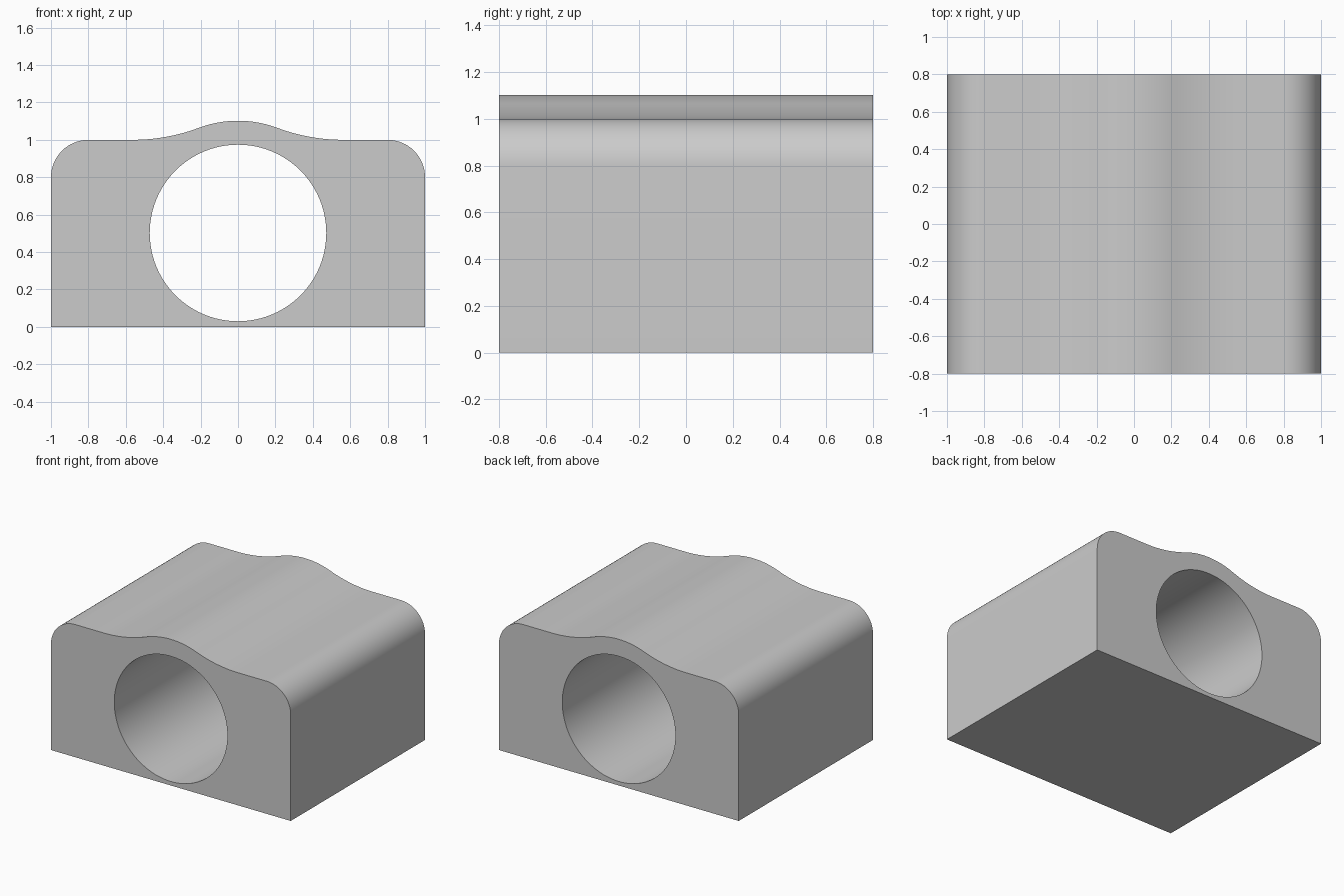
import bpy
import bmesh
from math import sin, cos, pi, asin, sqrt

cube = bpy.data.objects.get("Cube")
if cube:
    bpy.data.objects.remove(cube, do_unlink=True)

DEPTH = 1.6
BORE_Z, BORE_R = 0.502, 0.472
CROWN_R, BLEND_R, CORNER_R = 0.6, 1.0, 0.2


def arc(cx, cz, r, start, end, steps):
    return [(cx + r * cos(start + (end - start) * i / steps),
             cz + r * sin(start + (end - start) * i / steps))
            for i in range(steps + 1)]


# Right half of the outline: base corner, rounded shoulder, concave blend, crown
blend_x = sqrt((CROWN_R + BLEND_R) ** 2 - (1 + BLEND_R - BORE_Z) ** 2)
swing = asin(blend_x / (CROWN_R + BLEND_R))
half = [(1, 0)]
half += arc(1 - CORNER_R, 1 - CORNER_R, CORNER_R, 0, pi / 2, 16)
half += arc(blend_x, 1 + BLEND_R, BLEND_R, -pi / 2, -pi / 2 - swing, 14)
half += arc(0, BORE_Z, CROWN_R, pi / 2 - swing, pi / 2, 10)[1:]
outline = half + [(-x, z) for x, z in reversed(half[:-1])]
bore = arc(0, BORE_Z, BORE_R, 0, 2 * pi, 96)[:-1]

# Fill the face around the bore, then extrude it through the depth
bm = bmesh.new()
edges = []
for loop in (outline, bore):
    verts = [bm.verts.new((x, -DEPTH / 2, z)) for x, z in loop]
    edges += [bm.edges.new((v, verts[i - 1])) for i, v in enumerate(verts)]
bmesh.ops.triangle_fill(bm, use_beauty=True, use_dissolve=False, edges=edges)
out = bmesh.ops.extrude_face_region(bm, geom=bm.faces[:], use_keep_orig=True)
moved = [g for g in out["geom"] if isinstance(g, bmesh.types.BMVert)]
bmesh.ops.translate(bm, verts=moved, vec=(0, DEPTH, 0))
bmesh.ops.recalc_face_normals(bm, faces=bm.faces[:])
mesh = bpy.data.meshes.new("bearing_block")
bm.to_mesh(mesh)
bm.free()

block = bpy.data.objects.new("bearing_block", mesh)
bpy.context.collection.objects.link(block)

# Plain grey material
grey = bpy.data.materials.new("plain_grey")
grey.use_nodes = True
colour = (0.6, 0.6, 0.6, 1)
grey.diffuse_color = colour
for node in grey.node_tree.nodes:
    if node.type == "BSDF_PRINCIPLED":
        node.inputs["Base Color"].default_value = colour
mesh.materials.append(grey)

# Smooth curved walls, crisp edges
bpy.ops.object.select_all(action="DESELECT")
block.select_set(True)
bpy.context.view_layer.objects.active = block
bpy.ops.object.shade_smooth_by_angle(angle=pi / 6)
